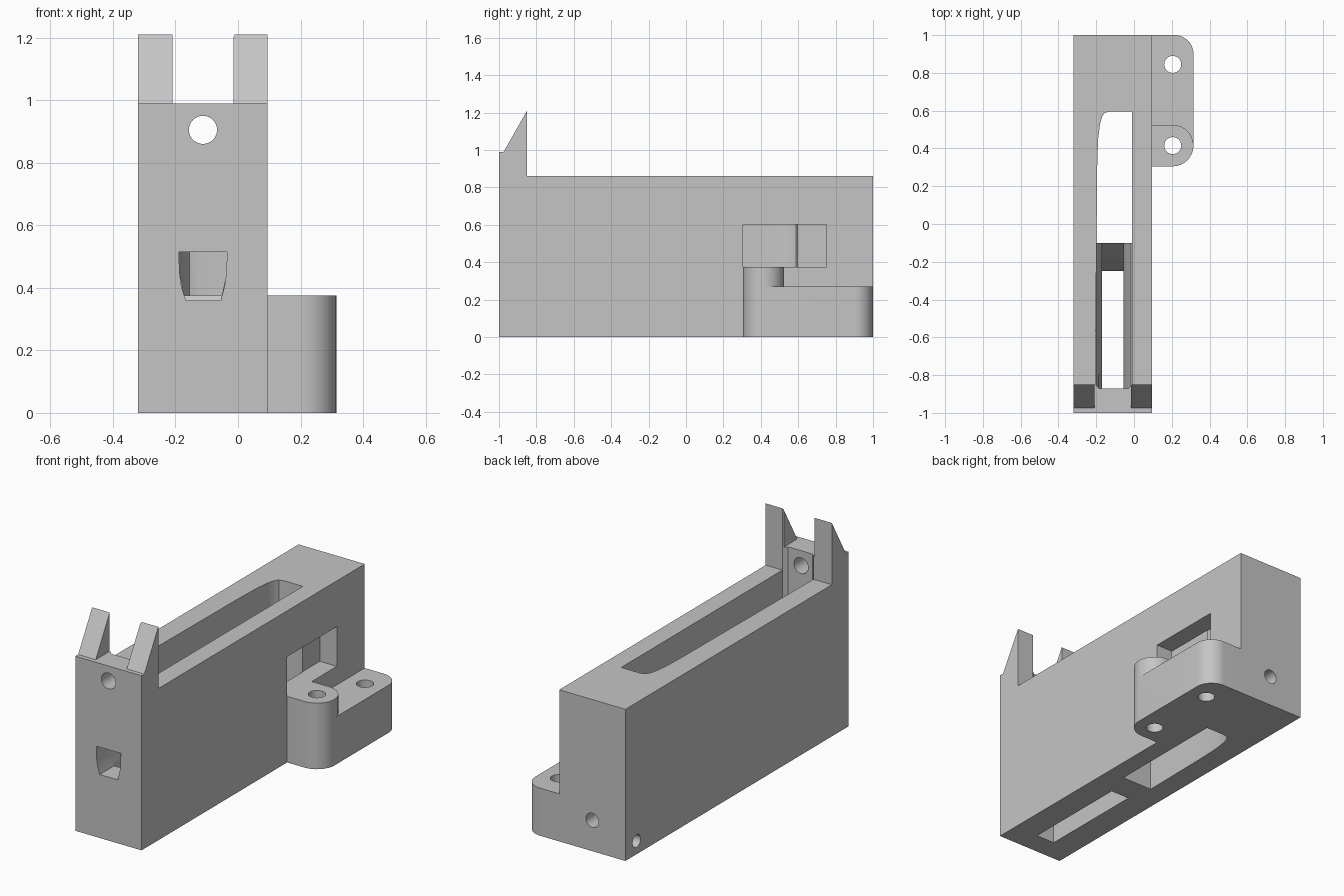
import bpy, bmesh
from math import cos, sin, pi, radians

cube = bpy.data.objects.get("Cube")
if cube:
    bpy.data.objects.remove(cube, do_unlink=True)

grey = bpy.data.materials.new("plain grey")
grey.use_nodes = True
colour = (0.56, 0.56, 0.56, 1)
grey.diffuse_color = colour
grey.node_tree.nodes["Principled BSDF"].inputs["Base Color"].default_value = colour


def prism(name, points, axis, low, high):
    """Extrude a 2D outline along an axis."""
    place = {"x": lambda p, a: (a, p[0], p[1]),
             "y": lambda p, a: (p[0], a, p[1]),
             "z": lambda p, a: (p[0], p[1], a)}[axis]
    bm = bmesh.new()
    bottom = [bm.verts.new(place(p, low)) for p in points]
    top = [bm.verts.new(place(p, high)) for p in points]
    bm.faces.new(bottom)
    bm.faces.new(top)
    for i in range(len(points)):
        j = (i + 1) % len(points)
        bm.faces.new((bottom[i], bottom[j], top[j], top[i]))
    bmesh.ops.recalc_face_normals(bm, faces=bm.faces)
    mesh = bpy.data.meshes.new(name)
    bm.to_mesh(mesh)
    bm.free()
    obj = bpy.data.objects.new(name, mesh)
    bpy.context.collection.objects.link(obj)
    mesh.materials.append(grey)
    return obj


def rect(a, b, c, d):
    return [(a, c), (b, c), (b, d), (a, d)]


def arc(cx, cy, r, start, end, steps=16):
    angles = [radians(start + (end - start) * i / steps) for i in range(steps + 1)]
    return [(cx + r * cos(t), cy + r * sin(t)) for t in angles]


def circle(cx, cy, r):
    return arc(cx, cy, r, 0, 348.75, 31)


def combine(target, tool, operation):
    mod = target.modifiers.new(operation.lower(), "BOOLEAN")
    mod.operation = operation
    mod.solver = "EXACT"
    mod.object = tool
    bpy.context.view_layer.objects.active = target
    bpy.ops.object.modifier_apply(modifier=mod.name)
    bpy.data.objects.remove(tool, do_unlink=True)


# Main housing, with the raised front and its sloped prongs
side = [(-1, 0), (1, 0), (1, 0.86), (-0.85, 0.86), (-0.85, 1.21), (-0.975, 0.99), (-1, 0.99)]
housing = prism("housing", side, "x", -0.32, 0.095)

# Mounting lug: low plate and taller round boss
plate = [(0.04, 0.415), (0.315, 0.415)] + arc(0.215, 0.9, 0.1, 0, 90) + [(0.04, 1)]
boss = [(0.04, 0.305)] + arc(0.205, 0.415, 0.11, -90, 90) + [(0.04, 0.525)]
combine(housing, prism("lug_plate", plate, "z", 0, 0.27), "UNION")
combine(housing, prism("lug_boss", boss, "z", 0, 0.375), "UNION")

# Pocket outlines: wide well with a rounded rear corner, and tapered channel
well = [(-0.03, -0.87), (-0.01, -0.85), (-0.01, 0.595), (-0.13, 0.595), (-0.155, 0.588),
        (-0.17, 0.565), (-0.18, 0.53), (-0.19, 0.45), (-0.195, 0.3), (-0.205, -0.85), (-0.185, -0.87)]
rear_well = [(-0.2, -0.1), (-0.01, -0.1)] + well[2:9]
channel = [(-0.17, -0.1), (-0.055, -0.1), (-0.055, 0.36), (-0.042, 0.42), (-0.03, 0.46),
           (-0.012, 0.52), (-0.2, 0.52), (-0.19, 0.46), (-0.18, 0.42), (-0.17, 0.36)]
opening = [(-0.167, 0.36), (-0.055, 0.36), (-0.043, 0.405), (-0.037, 0.45), (-0.035, 0.515),
           (-0.189, 0.515), (-0.187, 0.45), (-0.181, 0.405)]

cuts = [
    ("prong_gap", rect(-0.21, -0.015, 0.99, 1.4), "y", -1.1, -0.7),
    ("upper_well", well, "z", 0.51, 1.4),
    ("rear_well", rear_well, "z", -0.1, 0.7),
    ("channel", channel, "y", -0.87, -0.09),
    ("front_opening", opening, "y", -1.1, -0.8),
    ("side_window", rect(0.305, 0.75, 0.375, 0.6), "x", -0.012, 0.4),
    ("front_hole", circle(-0.112, 0.905, 0.045), "y", -1.1, -0.8),
    ("rear_hole", circle(-0.112, 0.175, 0.04), "y", 0.5, 1.1),
    ("left_hole", circle(0.9, 0.075, 0.036), "x", -0.4, -0.1),
    ("boss_hole", circle(0.205, 0.415, 0.045), "z", -0.1, 0.6),
    ("plate_hole", circle(0.205, 0.845, 0.045), "z", -0.1, 0.6),
]
for cut in cuts:
    combine(housing, prism(*cut), "DIFFERENCE")

# Sloped cross bar dividing the pocket
bar = [(-0.25, 0), (-0.1, 0), (-0.1, 0.375), (-0.25, 0.11)]
combine(housing, prism("cross_bar", bar, "x", -0.23, 0.02), "UNION")

bpy.ops.object.select_all(action="DESELECT")
housing.select_set(True)
bpy.context.view_layer.objects.active = housing
bpy.ops.object.shade_smooth_by_angle(angle=radians(30))
